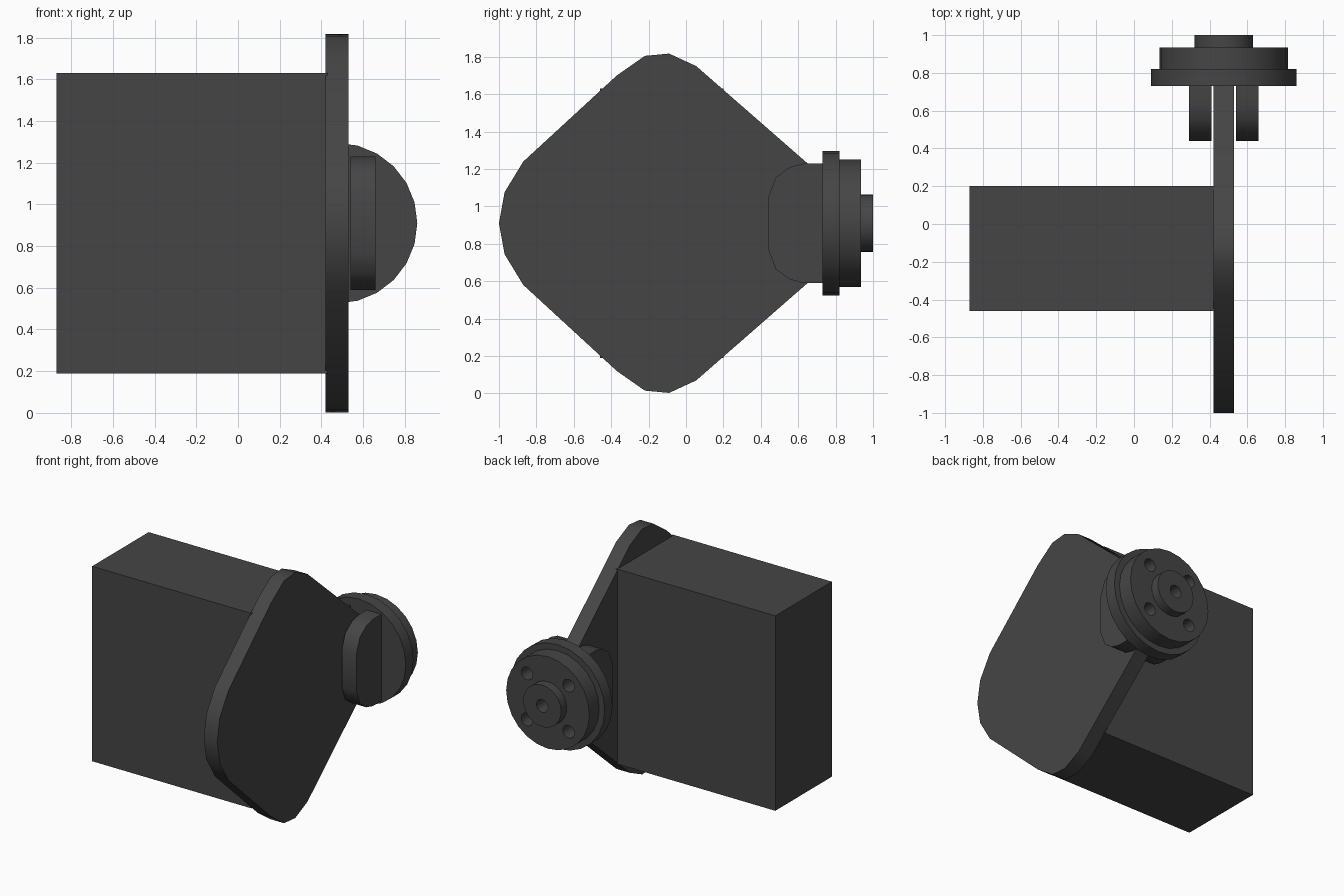
import bpy, bmesh, math
from mathutils import Matrix

cube = bpy.data.objects.get("Cube")
if cube:
    bpy.data.objects.remove(cube, do_unlink=True)

AXIS_X, AXIS_Z = 0.475, 0.91   # centre line of the plate and coupling

dark = bpy.data.materials.new("dark_grey")
dark.use_nodes = True
dark.diffuse_color = (0.06, 0.06, 0.06, 1)
dark.node_tree.nodes["Principled BSDF"].inputs["Base Color"].default_value = dark.diffuse_color


def finish(name, bm):
    bmesh.ops.recalc_face_normals(bm, faces=bm.faces)
    mesh = bpy.data.meshes.new(name)
    bm.to_mesh(mesh)
    bm.free()
    mesh.materials.append(dark)
    obj = bpy.data.objects.new(name, mesh)
    bpy.context.collection.objects.link(obj)
    return obj


def select(obj):
    bpy.ops.object.select_all(action='DESELECT')
    obj.select_set(True)
    bpy.context.view_layer.objects.active = obj


def smooth(obj):
    select(obj)
    bpy.ops.object.shade_smooth_by_angle(angle=math.radians(40))


def slab(name, upper, x0, x1):
    """Extrude a (y, height above axis) outline, mirrored below the axis, along x."""
    lower = [(y, -h) for y, h in reversed(upper) if h > 0]
    bm = bmesh.new()
    face = bm.faces.new([bm.verts.new((x0, y, AXIS_Z + h)) for y, h in upper + lower])
    new = bmesh.ops.extrude_face_region(bm, geom=[face])["geom"]
    moved = [v for v in new if isinstance(v, bmesh.types.BMVert)]
    bmesh.ops.translate(bm, verts=moved, vec=(x1 - x0, 0, 0))
    obj = finish(name, bm)
    smooth(obj)
    return obj


def add_cylinder(bm, x, z, radius, y0, y1, sides):
    place = Matrix.Translation((x, (y0 + y1) / 2, z)) @ Matrix.Rotation(math.pi / 2, 4, 'X')
    bmesh.ops.create_cone(bm, cap_ends=True, segments=sides, radius1=radius,
                          radius2=radius, depth=y1 - y0, matrix=place)


# Main box
bm = bmesh.new()
bmesh.ops.create_cube(bm, size=1, matrix=Matrix.Translation((-0.22, -0.13, AXIS_Z))
                      @ Matrix.Diagonal((1.3, 0.66, 1.44, 1)))
finish("housing_box", bm)

# Rounded diamond plate
slab("side_plate", [(-1, 0), (-0.97, 0.166), (-0.87, 0.33), (-0.37, 0.79), (-0.22, 0.895),
                    (-0.09, 0.907), (0.055, 0.84), (0.65, 0.32), (0.75, 0.235)], 0.42, 0.53)

# Pair of lugs either side of the plate
lug = [(0.44, 0.14), (0.48, 0.245), (0.555, 0.3), (0.63, 0.32), (0.75, 0.32)]
for side, name in ((-1, "right_lug"), (1, "left_lug")):
    slab(name, lug, AXIS_X + side * 0.065, AXIS_X + side * 0.185)

# Stepped coupling, turned from a profile of (radius, y)
bm = bmesh.new()
profile = [(0, 0.73), (0.385, 0.73), (0.385, 0.82), (0.34, 0.82), (0.34, 0.935),
           (0.155, 0.935), (0.155, 1), (0, 1)]
verts = [bm.verts.new((AXIS_X + r, y, AXIS_Z)) for r, y in profile]
edges = [bm.edges.new(pair) for pair in zip(verts, verts[1:])]
bmesh.ops.spin(bm, geom=verts + edges, cent=(AXIS_X, 0, AXIS_Z), axis=(0, 1, 0),
               angle=math.tau, steps=24)
bmesh.ops.remove_doubles(bm, verts=bm.verts, dist=0.0005)
coupling = finish("coupling_flange", bm)

# Centre hole and four bolt holes
bm = bmesh.new()
add_cylinder(bm, AXIS_X, AXIS_Z, 0.047, 0.85, 1.1, 16)
for sx in (-1, 1):
    for sz in (-1, 1):
        add_cylinder(bm, AXIS_X + sx * 0.17, AXIS_Z + sz * 0.17, 0.047, 0.78, 1.1, 16)
cutter = finish("hole_cutter", bm)
cutter.hide_render = True

cut = coupling.modifiers.new("holes", 'BOOLEAN')
cut.operation = 'DIFFERENCE'
cut.solver = 'EXACT'
cut.object = cutter
select(coupling)
bpy.ops.object.modifier_apply(modifier=cut.name)
bpy.data.objects.remove(cutter, do_unlink=True)
smooth(coupling)
